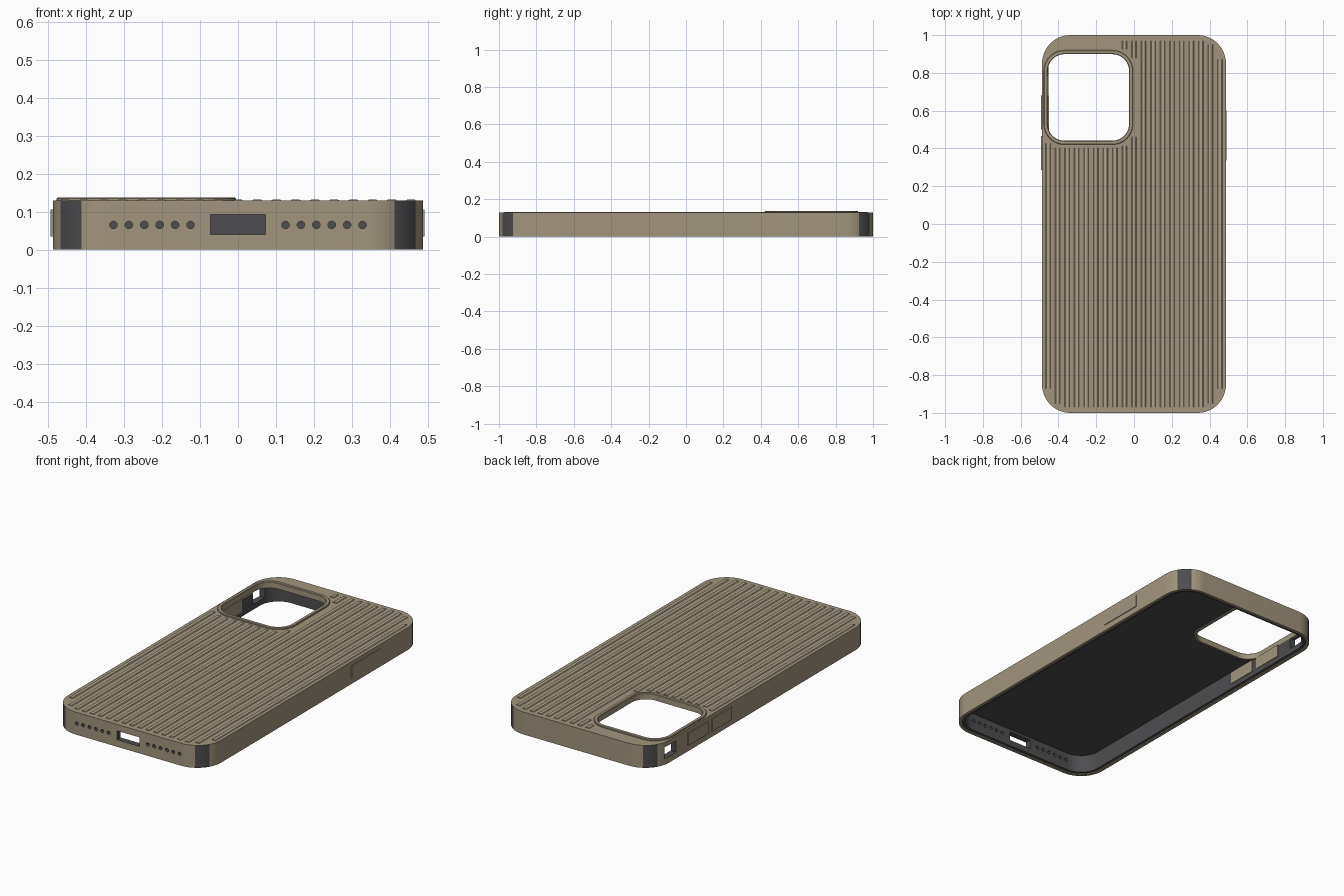
import bpy, bmesh, math
from mathutils import Matrix

if "Cube" in bpy.data.objects:
    bpy.data.objects.remove(bpy.data.objects["Cube"])

SEG = 12  # segments per rounded corner


def material(name, rgb):
    m = bpy.data.materials.new(name)
    m.diffuse_color = (*rgb, 1)
    m.use_nodes = True
    m.node_tree.nodes["Principled BSDF"].inputs["Base Color"].default_value = m.diffuse_color
    return m


tan = material("tan_shell", (0.36, 0.30, 0.21))
light = material("light_tan", (0.43, 0.365, 0.265))
dark = material("dark_liner", (0.075, 0.075, 0.08))


def rounded_rect(hx, hy, r, cx=0, cy=0):
    pts = []
    for k, (sx, sy) in enumerate([(1, 1), (-1, 1), (-1, -1), (1, -1)]):
        for i in range(SEG + 1):
            a = math.pi / 2 * (k + i / SEG)
            pts.append((cx + sx * (hx - r) + r * math.cos(a),
                        cy + sy * (hy - r) + r * math.sin(a)))
    return pts


def finish(bm, name, mats):
    bmesh.ops.recalc_face_normals(bm, faces=bm.faces[:])
    me = bpy.data.meshes.new(name)
    bm.to_mesh(me)
    bm.free()
    ob = bpy.data.objects.new(name, me)
    bpy.context.collection.objects.link(ob)
    for m in mats:
        me.materials.append(m)
    return ob


def loft(name, rect, profile, mats, pick=None, closed=False):
    """Stack rounded rectangles given as (inset, z); cap or close the ends."""
    hx, hy, r, cx, cy = rect
    bm = bmesh.new()
    rings = [[bm.verts.new((x, y, z)) for x, y in
              rounded_rect(hx - o, hy - o, r - o, cx, cy)] for o, z in profile]
    n = len(rings[0])
    for i in range(len(rings) - (0 if closed else 1)):
        a, b = rings[i], rings[(i + 1) % len(rings)]
        for j in range(n):
            k = (j + 1) % n
            f = bm.faces.new((a[j], a[k], b[k], b[j]))
            f.material_index = pick(i, j) if pick else 0
    if not closed:
        bm.faces.new(rings[0])
        f = bm.faces.new(rings[-1])
        f.material_index = len(mats) - 1
    return finish(bm, name, mats)


def box(name, x0, x1, y0, y1, z0, z1, mat):
    bm = bmesh.new()
    bmesh.ops.create_cube(bm, size=1, matrix=Matrix.Translation(
        ((x0 + x1) / 2, (y0 + y1) / 2, (z0 + z1) / 2)) @ Matrix.Diagonal(
        (x1 - x0, y1 - y0, z1 - z0, 1)))
    return finish(bm, name, [mat])


def smooth(ob):
    bpy.ops.object.select_all(action='DESELECT')
    ob.select_set(True)
    bpy.context.view_layer.objects.active = ob
    bpy.ops.object.shade_smooth_by_angle(angle=math.radians(30))


# Case body: tan outside and rim, dark liner inside, dark patch on each corner
def body_material(i, j):
    corner = SEG / 3 <= j % (SEG + 1) < SEG * 2 / 3
    return 1 if i >= 3 or (i == 0 and corner) else 0


body = loft("case_body", (0.487, 1.0, 0.15, 0, 0),
            [(0, 0.129), (0, 0), (0.018, 0), (0.018, 0.005),
             (0.034, 0.005), (0.034, 0.108)], [tan, dark], body_material)

# Cutters: camera window, charging port, switch opening, speaker holes
CAM = (0.2365, 0.25, 0.11, -0.2415, 0.67)
cutters = [
    loft("camera_cutter", CAM, [(0.01, 0.1), (0.01, 0.2)], [tan]),
    box("port_cutter", -0.072, 0.072, -1.05, -0.94, 0.04, 0.092, dark),
    box("switch_cutter", -0.53, -0.42, 0.785, 0.885, 0.036, 0.102, dark)]
for s in (-1, 1):
    for i in range(6):
        bm = bmesh.new()
        bmesh.ops.create_cone(
            bm, cap_ends=True, segments=20, radius1=0.01, radius2=0.01, depth=0.1,
            matrix=Matrix.Translation((s * (0.125 + 0.0405 * i), -0.985, 0.065))
            @ Matrix.Rotation(math.pi / 2, 4, 'X'))
        cutters.append(finish(bm, "speaker_cutter", [dark]))
for c in cutters:
    c.hide_render = True
    mod = body.modifiers.new("cut", 'BOOLEAN')
    mod.operation = 'DIFFERENCE'
    mod.solver = 'EXACT'
    mod.object = c
    bpy.context.view_layer.objects.active = body
    bpy.ops.object.modifier_apply(modifier=mod.name)
    bpy.data.objects.remove(c)
smooth(body)

# Raised camera frame lining the window
smooth(loft("camera_frame", CAM,
            [(0, 0.122), (0, 0.134), (0.003, 0.137), (0.018, 0.137),
             (0.021, 0.134), (0.021, 0.102), (0.008, 0.102), (0.008, 0.122)],
            [tan], closed=True))

# Side buttons, passing through the wall
box("volume_up_button", -0.493, -0.45, 0.50, 0.68, 0.034, 0.105, tan)
box("volume_down_button", -0.493, -0.45, 0.285, 0.465, 0.034, 0.105, tan)
box("power_button", 0.45, 0.491, 0.335, 0.60, 0.034, 0.105, tan)


def half_length(x, hx, hy, r):
    """Half the y extent of a rounded rectangle at offset x from its centre."""
    d = abs(x) - (hx - r)
    return hy if d <= 0 else hy - r + math.sqrt(max(r * r - d * d, 0))


# Grip ribs on the back, stopping short of the edge and the camera frame
bm = bmesh.new()
SECTION = [(-0.013, 0.127), (-0.013, 0.1295), (-0.009, 0.1325),
           (0.009, 0.1325), (0.013, 0.1295), (0.013, 0.127)]
for i in range(19):
    x = -0.455 + 0.91 * i / 18
    end = half_length(x, 0.457, 0.97, 0.12)
    spans = [(-end, end)]
    if abs(x - CAM[3]) < 0.2545:
        h = half_length(x - CAM[3], 0.2545, 0.268, 0.11)
        spans = [(-end, CAM[4] - h), (CAM[4] + h, end)]
    for y0, y1 in spans:
        if y1 - y0 < 0.04:
            continue
        a, b = [[bm.verts.new((x + dx, y, z)) for dx, z in SECTION] for y in (y0, y1)]
        bm.faces.new(a)
        bm.faces.new(b)
        for j in range(6):
            k = (j + 1) % 6
            bm.faces.new((a[j], a[k], b[k], b[j]))
finish(bm, "grip_ribs", [light])
